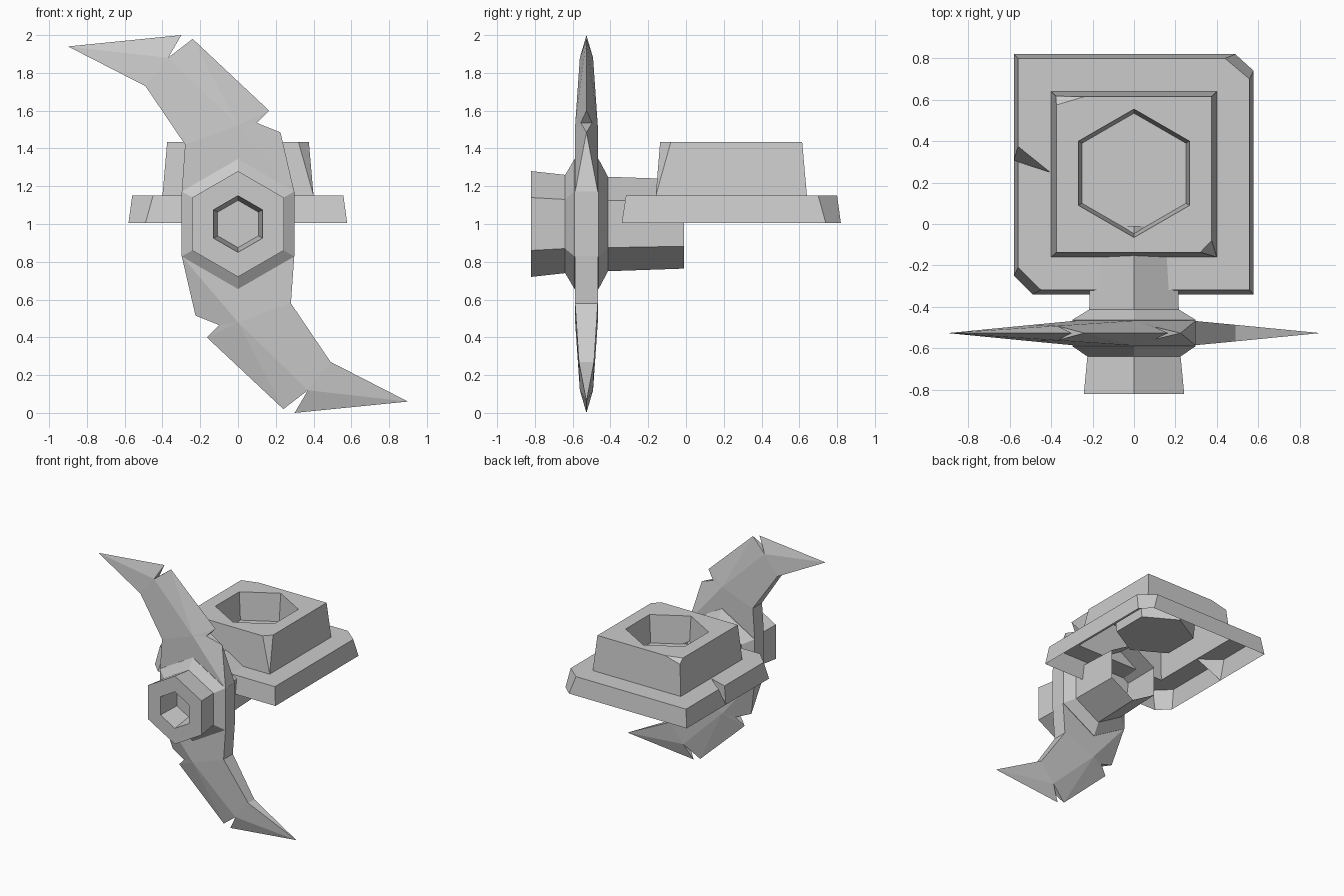
import bpy, bmesh
from math import sin, cos, pi

if "Cube" in bpy.data.objects:
    bpy.data.objects.remove(bpy.data.objects["Cube"])


def finish(name, bm):
    bmesh.ops.recalc_face_normals(bm, faces=bm.faces[:])
    me = bpy.data.meshes.new(name)
    bm.to_mesh(me)
    bm.free()
    ob = bpy.data.objects.new(name, me)
    bpy.context.collection.objects.link(ob)
    return ob


def loop(bm, pts):
    return [bm.verts.new(p) for p in pts]


def bridge(bm, a, b):
    for i in range(len(a)):
        j = (i + 1) % len(a)
        bm.faces.new((a[i], a[j], b[j], b[i]))


def fill_between(bm, *loops):
    """Flat face bounded by an outer loop and a hole."""
    edges = []
    for lp in loops:
        for i, v in enumerate(lp):
            w = lp[(i + 1) % len(lp)]
            edges.append(bm.edges.get((v, w)) or bm.edges.new((v, w)))
    bmesh.ops.triangle_fill(bm, edges=edges, use_beauty=True, normal=(0, 0, 1))


def hexagon(r):
    return [(r * sin(i * pi / 3), r * cos(i * pi / 3)) for i in range(6)]


# hub: hexagonal shaft with collar, front socket, open at the back
bm = bmesh.new()
profile = [(-0.64, .125), (-0.82, .15), (-0.82, .28), (-0.64, .26), (-0.59, .344),
           (-0.463, .344), (-0.413, .25), (-0.01, .236)]
rings = [loop(bm, [(x, y, 1 + z) for x, z in hexagon(r)]) for y, r in profile]
for a, b in zip(rings, rings[1:]):
    bridge(bm, a, b)
bm.faces.new(rings[0])
finish("hub_shaft", bm)

# mount: stepped plate and block with a hexagonal well, open underneath
bm = bmesh.new()
Z0, Z1, Z2 = 1.005, 1.15, 1.435
low = loop(bm, [(x, y, Z0) for x, y in (
    (-.58, -.25), (-.49, -.34), (.578, -.34), (.578, .74), (.49, .82), (-.58, .82), (-.58, .31))])
top = loop(bm, [(x, y, Z1) for x, y in (
    (-.56, -.21), (-.45, -.318), (.558, -.318), (.558, .70), (.44, .80), (-.56, .80),
    (-.56, .375), (-.405, .25), (-.56, .30))])
for i in range(5):
    bm.faces.new((low[i], low[i + 1], top[i + 1], top[i]))
notch = low[6]
bm.faces.new((low[5], notch, top[6], top[5]))
bm.faces.new((notch, top[7], top[6]))
bm.faces.new((notch, top[8], top[7]))
bm.faces.new((notch, low[0], top[0], top[8]))

# block with two chipped corners
q = loop(bm, [(x, y, Z1) for x, y in ((-.4, -.16), (.4, -.16), (.4, .64), (-.4, .64))])
t = loop(bm, [(x, y, Z2) for x, y in (
    (-.375, -.137), (.32, -.137), (.375, -.08), (.375, .615), (-.24, .615), (-.375, .575))])
chip = bm.verts.new((-.378, .618, 1.40))
for f in ((q[0], q[1], t[1], t[0]), (q[1], t[2], t[1]), (q[1], q[2], t[3], t[2]),
          (q[2], q[3], chip, t[4], t[3]), (chip, t[5], t[4]), (q[3], q[0], t[0], t[5], chip)):
    bm.faces.new(f)
well_top = loop(bm, [(x, .245 + y, Z2) for x, y in hexagon(.31)])
well_low = loop(bm, [(x, .245 + y, 1.21) for x, y in hexagon(.29)])
bridge(bm, well_top, well_low)
bm.faces.new(well_low)
fill_between(bm, top, q)
fill_between(bm, t, well_top)
finish("mount_block", bm)

# curved blades: outline as (x, z, half thickness), sharp where thickness is 0
OUTLINE = [(-.298, 1.17, .06), (-.28, 1.42, .06), (-.49, 1.73, .04), (-.90, 1.94, 0),
           (-.30, 2.0, 0), (-.37, 1.88, .035), (-.24, 1.98, 0), (.165, 1.60, 0),
           (.10, 1.535, .03), (.225, 1.485, 0), (.298, 1.17, .06)]
RIDGE = (0, 1.52, .06)
PANELS = [(0, 1, 11, 10), (10, 11, 8, 9), (1, 2, 5, 11), (11, 5, 6), (11, 6, 7), (11, 7, 8),
          (2, 3, 5), (3, 4, 5)]


def blade(name, s):
    bm = bmesh.new()
    pts = OUTLINE + [RIDGE]
    front = loop(bm, [(s * x, -.527 - h, 1 + s * (z - 1)) for x, z, h in pts])
    back = [bm.verts.new((s * x, -.527 + h, 1 + s * (z - 1))) if h else front[i]
            for i, (x, z, h) in enumerate(pts)]
    for p in PANELS:
        bm.faces.new([front[i] for i in p])
        bm.faces.new([back[i] for i in reversed(p)])
    # edge strip around the outline (the root stays open inside the collar)
    for i in range(len(OUTLINE) - 1):
        f = list(dict.fromkeys((front[i], front[i + 1], back[i + 1], back[i])))
        if len(f) > 2:
            bm.faces.new(f)
    finish(name, bm)


blade("upper_blade", 1)
blade("lower_blade", -1)
